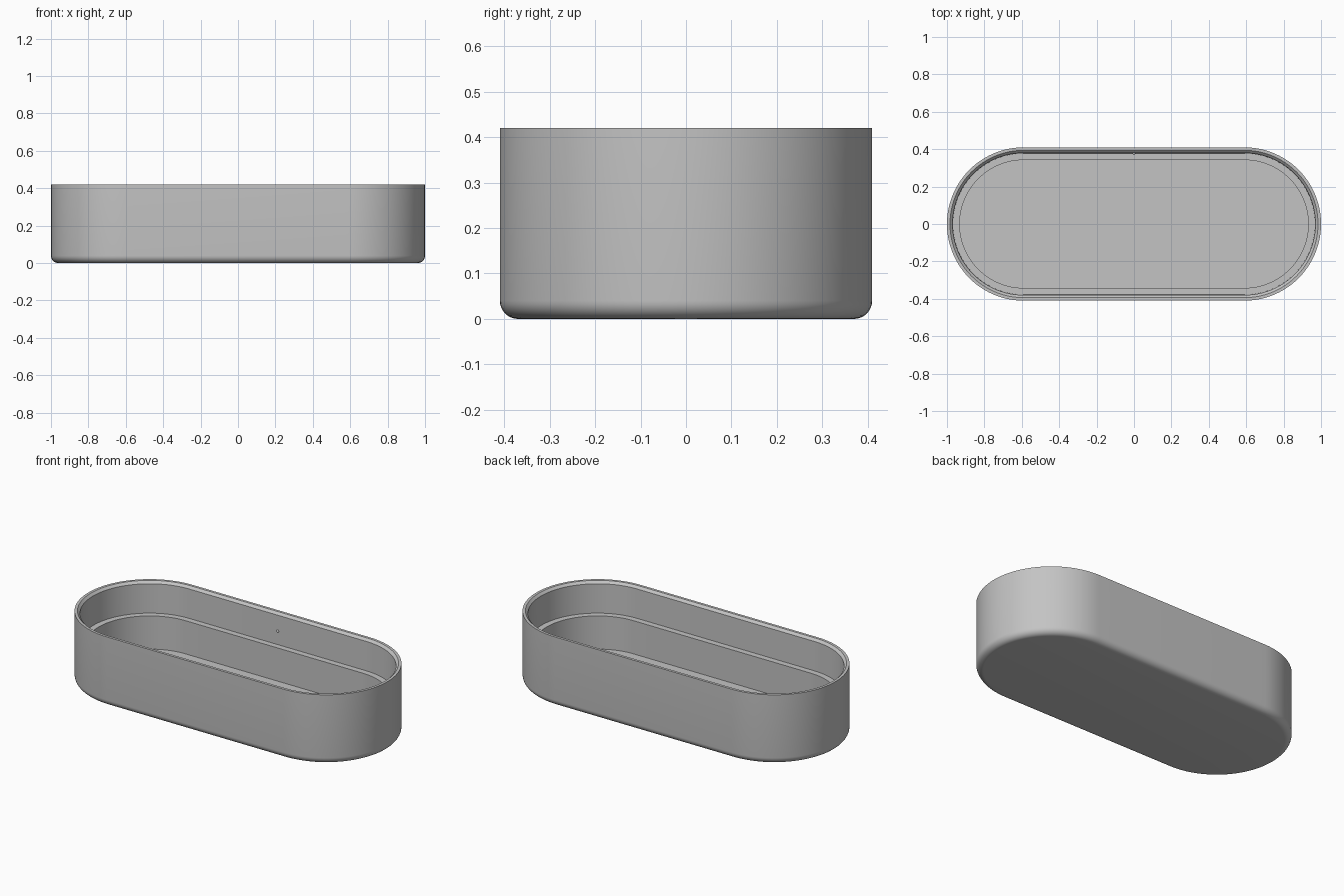
import bpy, bmesh, math
from mathutils import Matrix

if "Cube" in bpy.data.objects:
    bpy.data.objects.remove(bpy.data.objects["Cube"])

R, HALF, H = 0.41, 0.59, 0.42   # end radius, half straight length, height
FILLET = 0.04                   # bottom edge rounding
SEG = 48                        # segments per rounded end

grey = bpy.data.materials.new("light_grey")
grey.diffuse_color = (0.55, 0.55, 0.55, 1)
grey.use_nodes = True
grey.node_tree.nodes["Principled BSDF"].inputs["Base Color"].default_value = grey.diffuse_color


def finish(bm, name):
    bmesh.ops.recalc_face_normals(bm, faces=bm.faces[:])
    me = bpy.data.meshes.new(name)
    bm.to_mesh(me)
    bm.free()
    me.materials.append(grey)
    ob = bpy.data.objects.new(name, me)
    bpy.context.collection.objects.link(ob)
    bpy.ops.object.select_all(action='DESELECT')
    ob.select_set(True)
    bpy.context.view_layer.objects.active = ob
    bpy.ops.object.shade_smooth_by_angle(angle=math.radians(28))
    return ob


def stadium(bm, inset, z):
    """Ring of vertices around a pill outline, moved inward by inset."""
    ring = []
    for cx, start in ((HALF, -math.pi / 2), (-HALF, math.pi / 2)):
        for i in range(SEG + 1):
            a = start + math.pi * i / SEG
            ring.append(bm.verts.new((cx + (R - inset) * math.cos(a),
                                      (R - inset) * math.sin(a), z)))
    return ring


# Tray wall section as (inset, height): rounded bottom edge, outer wall,
# rim, bevelled lip, upper inner wall, ledge, lower inner wall
profile = []
for i in range(9):
    a = math.pi / 2 * i / 8
    profile.append((FILLET * (1 - math.sin(a)), FILLET * (1 - math.cos(a))))
profile += [(0, H), (0.016, H), (0.03, H - 0.014),
            (0.032, 0.23), (0.068, 0.23), (0.068, 0.03)]

bm = bmesh.new()
rings = [stadium(bm, o, z) for o, z in profile]
for lo, hi in zip(rings, rings[1:]):
    n = len(lo)
    for i in range(n):
        j = (i + 1) % n
        bm.faces.new((lo[i], lo[j], hi[j], hi[i]))
bm.faces.new(rings[0][::-1])    # underside
bm.faces.new(rings[-1])         # inner floor
finish(bm, "tray")

# Tiny catch bump on the inside of the back wall
bm = bmesh.new()
bmesh.ops.create_uvsphere(bm, u_segments=16, v_segments=8, radius=0.008,
                          matrix=Matrix.Translation((0, R - 0.031, 0.31)))
finish(bm, "catch_bump")
